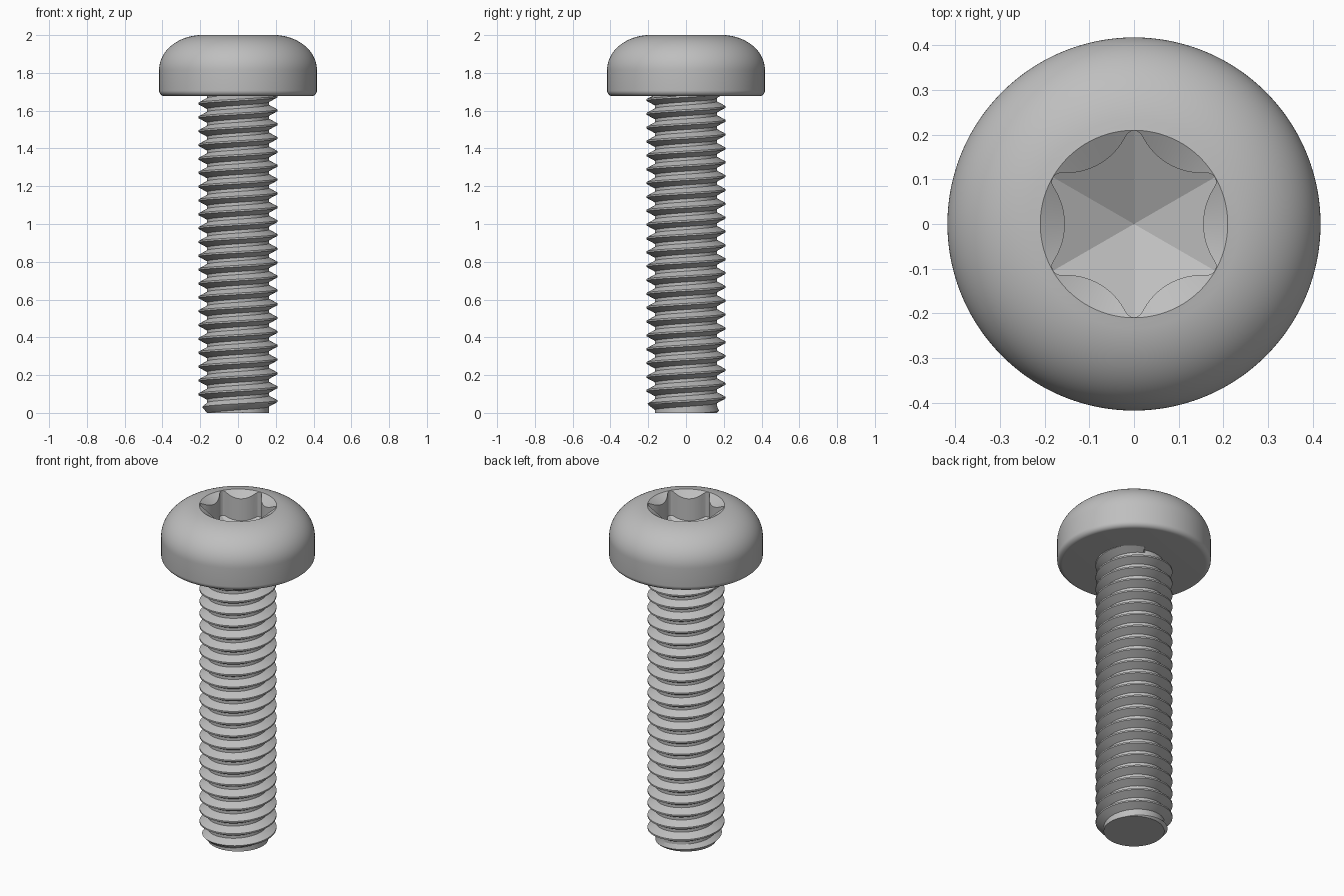
import bpy, bmesh
from math import sin, cos, pi, sqrt, atan2, radians, tau

if "Cube" in bpy.data.objects:
    bpy.data.objects.remove(bpy.data.objects["Cube"])

steel = bpy.data.materials.new("plain grey steel")
steel.use_nodes = True
GREY = (0.52, 0.52, 0.52, 1)
steel.diffuse_color = GREY
steel.node_tree.nodes["Principled BSDF"].inputs["Base Color"].default_value = GREY


def skin(name, rows):
    """Join equal-length rows of points with quads into one smooth object."""
    bm = bmesh.new()
    grid = [[bm.verts.new(p) for p in row] for row in rows]
    for low, high in zip(grid, grid[1:]):
        for i in range(len(low) - 1):
            bm.faces.new((low[i], low[i + 1], high[i + 1], high[i]))
    bmesh.ops.remove_doubles(bm, verts=bm.verts, dist=0.0002)
    bmesh.ops.dissolve_degenerate(bm, edges=bm.edges, dist=0.0001)
    bmesh.ops.recalc_face_normals(bm, faces=bm.faces)
    mesh = bpy.data.meshes.new(name)
    bm.to_mesh(mesh)
    bm.free()
    mesh.materials.append(steel)
    obj = bpy.data.objects.new(name, mesh)
    bpy.context.collection.objects.link(obj)
    bpy.ops.object.select_all(action="DESELECT")
    obj.select_set(True)
    bpy.context.view_layer.objects.active = obj
    bpy.ops.object.shade_smooth_by_angle(angle=radians(20))
    return obj


def ring(count, radius, height):
    """Closed ring whose radius and height are functions of the angle."""
    points = []
    for i in range(count + 1):
        a = tau * i / count
        r = radius(a)
        points.append((r * cos(a), r * sin(a), height(a, r)))
    return points


# Six-lobed recess outline: small tip arcs tangent to wide inward arcs
TIP_R, TIP_C, VALLEY = 0.02, 0.189, 0.155
c30 = cos(pi / 6)
WIDE_R = ((VALLEY**2 + TIP_C**2 - 2 * VALLEY * TIP_C * c30 - TIP_R**2)
          / (2 * (TIP_R - VALLEY + TIP_C * c30)))
WIDE_C = VALLEY + WIDE_R
t = TIP_R / (TIP_R + WIDE_R)
JOIN = atan2((1 - t) * TIP_C / 2, (1 - t) * TIP_C * c30 + t * WIDE_C)


def from_valley(a):
    return (a + pi / 6) % (pi / 3) - pi / 6


def lobes(a):
    v = abs(from_valley(a))
    if v < JOIN:
        return WIDE_C * cos(v) - sqrt(WIDE_R**2 - (WIDE_C * sin(v))**2)
    u = pi / 6 - v
    return TIP_C * cos(u) + sqrt(TIP_R**2 - (TIP_C * sin(u))**2)


# Head: turned profile, then chamfer, lobed wall and faceted floor of the recess
SEG = 192
HEAD_R, UNDER, EDGE, RIM = 0.418, 1.677, 0.03, 0.21
profile = [(0, UNDER)]
for i in range(9):
    a = pi / 2 * i / 8
    profile.append((HEAD_R - EDGE + EDGE * sin(a), UNDER + EDGE - EDGE * cos(a)))
for i in range(25):
    a = pi / 2 * i / 24
    profile.append((0.19 + 0.228 * cos(a), 1.815 + 0.185 * sin(a)))
profile = [p for p in profile[:-1] if p[0] > RIM + 0.005 or p[1] == UNDER]
profile.append((RIM, 2.0))

rows = [ring(SEG, lambda a, r=r: r, lambda a, _, z=z: z) for r, z in profile]
rows.append(ring(SEG, lobes, lambda a, r: 2.0 - (RIM - r) * 0.6))
rows.append(ring(SEG, lobes, lambda a, r: 1.75 + 0.55 * r * cos(from_valley(a))))
rows.append(ring(SEG, lambda a: 0, lambda a, r: 1.75))
skin("head", rows)

# Threaded shank: right-handed helical profile clipped at both ends
PITCH, CREST, ROOT, TOP = 0.0733, 0.209, 0.164, 1.685
thread = [(-0.06, CREST), (0.06, CREST), (0.39, ROOT), (0.61, ROOT)]
COLS = 96


def thread_point(col, z, r):
    a = tau * col / COLS
    z = min(max(z + PITCH * col / COLS, 0), TOP)
    # end chamfer at the tip
    r = min(r, 0.165 + 0.8 * z)
    if z == TOP:
        r = ROOT
    return (r * cos(a), r * sin(a), z)


rows = [[(0, 0, 0)] * (COLS + 1)]
for turn in range(-3, 26):
    for offset, r in thread:
        z = PITCH * (turn + 0.85 + offset)
        rows.append([thread_point(c, z, r) for c in range(COLS + 1)])
rows.append([(0, 0, TOP)] * (COLS + 1))
skin("threaded_shank", rows)
